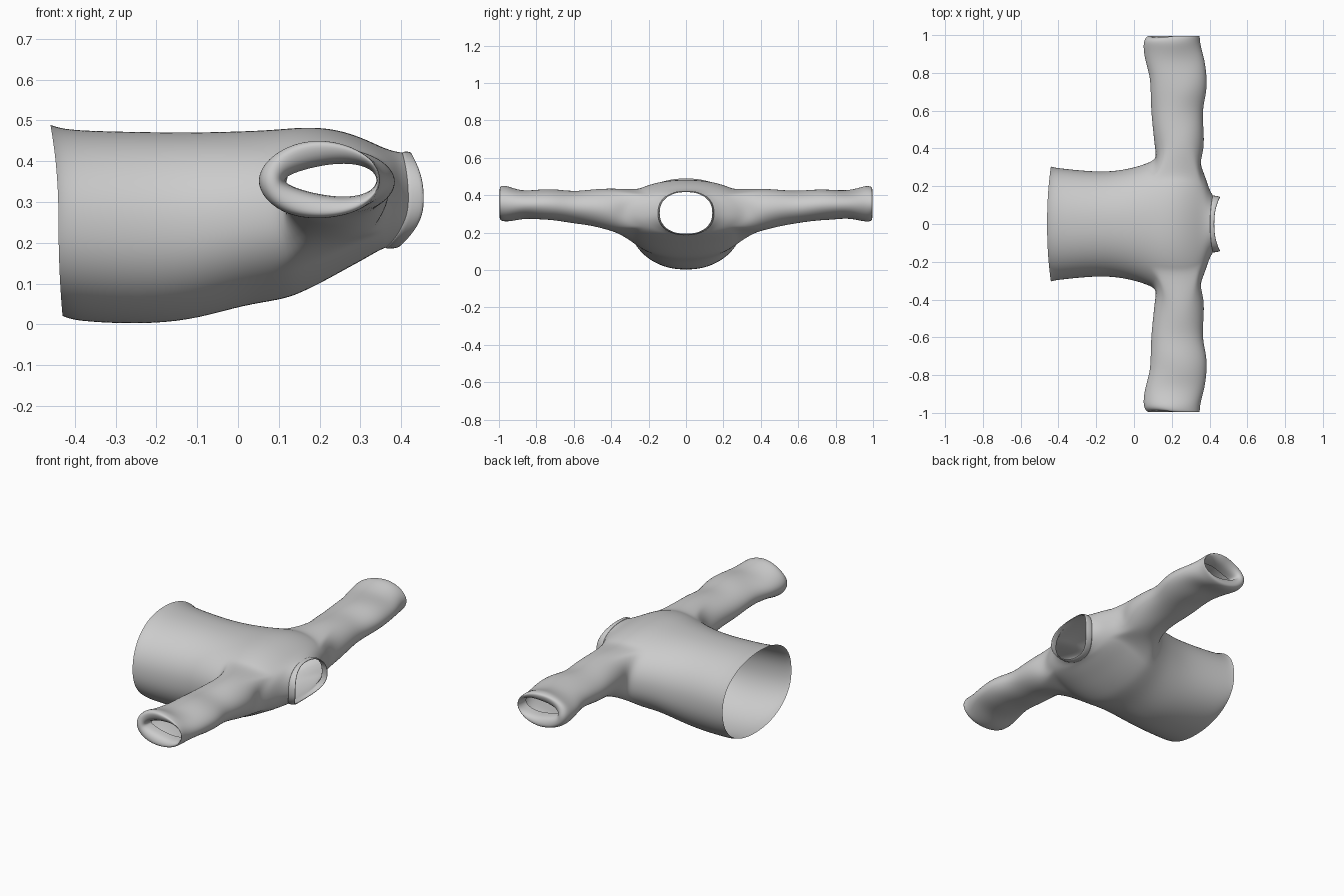
import bpy, bmesh
from math import sin, cos, pi, copysign

if "Cube" in bpy.data.objects:
    bpy.data.objects.remove(bpy.data.objects["Cube"])

N = 48                    # points around the body
LO, HI = -5, 6            # armhole extent around the side
A, B = 7, 12              # armhole extent along the body stations

# body stations: x at top, side, bottom; half width; lowest z; highest z
BODY = [
    (-.46, -.44, -.43, .305, .020, .490), (-.44, -.425, -.41, .300, .012, .482),
    (-.39, -.38, -.37, .294, .006, .475), (-.25, -.25, -.25, .280, .000, .472),
    (-.12, -.12, -.12, .276, .008, .470), (.00, .00, .00, .298, .043, .473),
    (.07, .07, .07, .322, .055, .476), (.12, .12, .12, .345, .064, .480),
    (.16, .16, .16, .355, .080, .483), (.21, .21, .21, .360, .105, .482),
    (.26, .26, .26, .360, .133, .473), (.31, .31, .31, .350, .160, .455),
    (.345, .345, .34, .325, .178, .438), (.37, .375, .355, .260, .185, .428),
    (.39, .395, .36, .190, .187, .423), (.41, .42, .37, .146, .190, .420)]

# sleeve stations: y; x range; z range (the last ones fold back into the cuff)
SLEEVE = [
    (.39, .112, .372, .205, .438), (.50, .100, .370, .237, .431),
    (.60, .090, .360, .250, .421), (.70, .088, .386, .265, .432),
    (.78, .085, .386, .270, .431), (.86, .060, .376, .277, .424),
    (.92, .050, .360, .264, .436), (.96, .050, .350, .257, .450),
    (.99, .060, .349, .260, .448), (1.0, .085, .347, .275, .438),
    (.985, .108, .342, .297, .412), (.93, .115, .340, .302, .405)]


def power(v, e):
    return copysign(abs(v) ** e, v)


def body_point(st, t, e=.93):
    xt, xs, xb, hw, z0, z1 = st
    s = sin(t)
    x = xs + ((xt if s > 0 else xb) - xs) * s * s
    return x, hw * power(cos(t), e), (z0 + z1) / 2 + (z1 - z0) / 2 * power(s, e)


def quad_strip(bm, r1, r2):
    n = len(r1)
    for k in range(n):
        bm.faces.new((r1[k], r1[(k + 1) % n], r2[(k + 1) % n], r2[k]))


def finish(bm, name):
    bmesh.ops.delete(bm, geom=[v for v in bm.verts if not v.link_faces], context='VERTS')
    bmesh.ops.recalc_face_normals(bm, faces=bm.faces)
    me = bpy.data.meshes.new(name)
    bm.to_mesh(me)
    bm.free()
    for p in me.polygons:
        p.use_smooth = True
    ob = bpy.data.objects.new(name, me)
    bpy.context.collection.objects.link(ob)
    return ob


# torso tube, leaving the two armholes open
bm = bmesh.new()
rings = [[bm.verts.new(body_point(st, 2 * pi * j / N)) for j in range(N)] for st in BODY]
right = {j % N for j in range(LO, HI)}
left = {(N // 2 - j - 1) % N for j in range(LO, HI)}
for i in range(len(rings) - 1):
    for j in range(N):
        if A <= i < B and j in right | left:
            continue
        k = (j + 1) % N
        bm.faces.new((rings[i][j], rings[i][k], rings[i + 1][k], rings[i + 1][j]))

# sleeves grown out of the armhole edges
edge = ([(A, j) for j in range(LO, HI)] + [(i, HI) for i in range(A, B)] +
        [(B, j) for j in range(HI, LO, -1)] + [(i, LO) for i in range(B, A, -1)])
M = len(edge)
start = pi + pi * (HI - LO) / M
for side in (1, -1):
    prev = [rings[i][j % N if side > 0 else (N // 2 - j) % N] for i, j in edge]
    for n, (y, x0, x1, z0, z1) in enumerate(SLEEVE):
        ring = []
        for k in range(M):
            t = start - 2 * pi * k / M
            c, s = cos(t), sin(t)
            wrinkle = 1 + (.025 * sin(3 * t + 23 * y + side) if 0 < n < 9 else 0)
            pinch = .75 + .25 * c if n > 9 else 1      # fold narrows to the rear
            x = (x0 + x1) / 2 + (x1 - x0) / 2 * c
            z = (z0 + z1) / 2 + (z1 - z0) / 2 * s * wrinkle * pinch
            dip = .02 * max(0, s) * max(0, -c) if n > 7 else 0
            ring.append(bm.verts.new((x, side * (y - dip), z)))
        quad_strip(bm, prev, ring)
        prev = ring
shirt = finish(bm, "shirt_body_and_sleeves")
sub = shirt.modifiers.new("smooth", 'SUBSURF')
sub.levels = sub.render_levels = 2

# collar band standing around the neck opening
bm = bmesh.new()
COLLAR = [(.402, .415, .362, .152, .184, .424), (.418, .438, .385, .149, .186, .424),
          (.426, .457, .398, .145, .190, .421)]
loops = [[bm.verts.new(body_point(st, 2 * pi * j / N, .88)) for j in range(N)] for st in COLLAR]
for a, b in zip(loops, loops[1:]):
    quad_strip(bm, a, b)
collar = finish(bm, "collar_band")
sol = collar.modifiers.new("thickness", 'SOLIDIFY')
sol.thickness = .006
sub = collar.modifiers.new("smooth", 'SUBSURF')
sub.levels = sub.render_levels = 1
